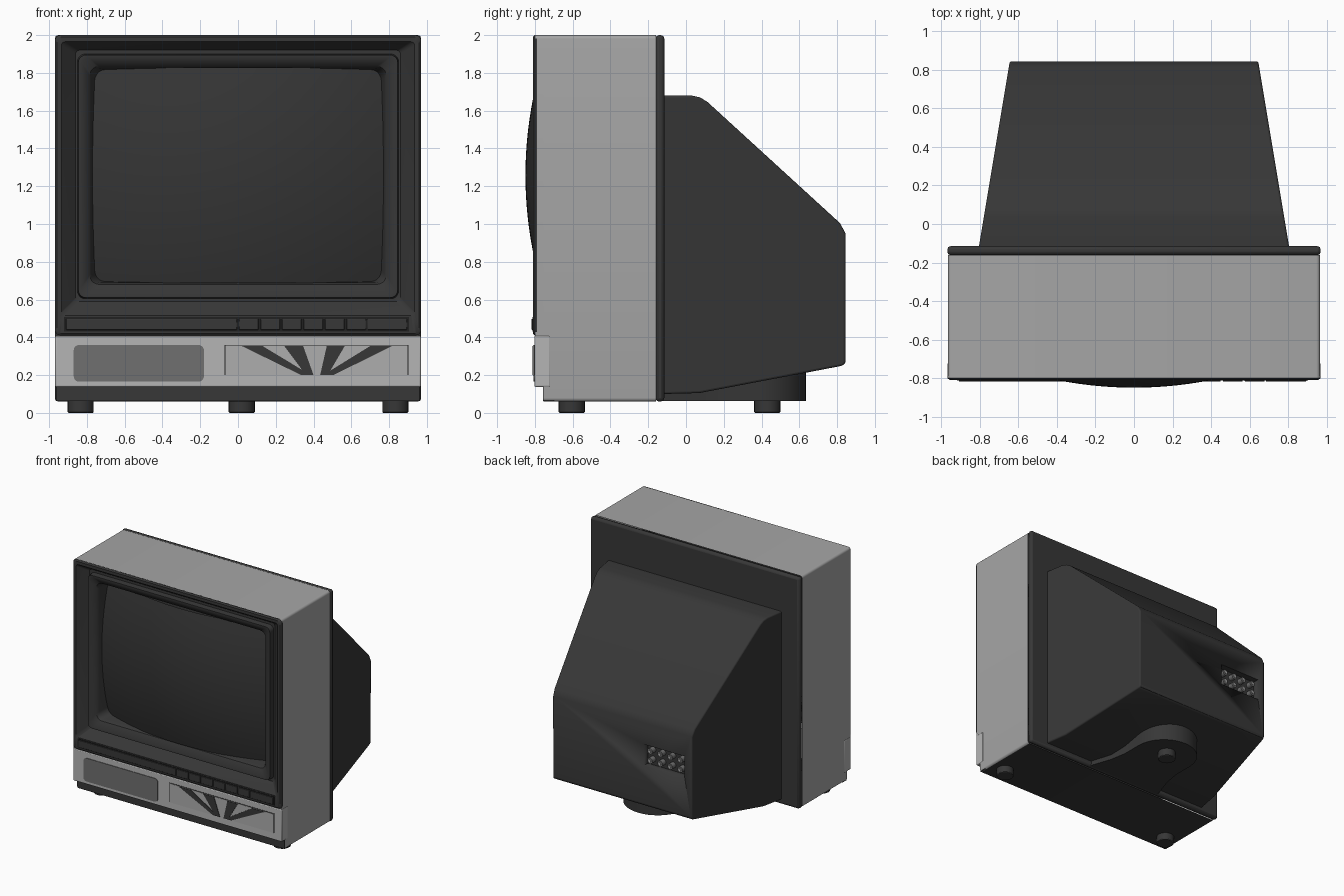
import bpy, bmesh, math
from mathutils import Vector

if "Cube" in bpy.data.objects:
    bpy.data.objects.remove(bpy.data.objects["Cube"])


def material(name, v):
    m = bpy.data.materials.new(name)
    m.use_nodes = True
    m.diffuse_color = (v, v, v, 1)
    m.node_tree.nodes["Principled BSDF"].inputs["Base Color"].default_value = (v, v, v, 1)
    return m


DARK = material("dark plastic", 0.038)
GLASS = material("screen glass", 0.035)
GROOVE = material("black groove", 0.015)
SHELL = material("grey shell", 0.38)
PANEL = material("silver panel", 0.46)
PLATE = material("pale plate", 0.42)
GRILLE = material("speaker grey", 0.16)


def finish(name, bm, mats, bevel=0, segments=2):
    bmesh.ops.recalc_face_normals(bm, faces=bm.faces)
    me = bpy.data.meshes.new(name)
    bm.to_mesh(me)
    bm.free()
    ob = bpy.data.objects.new(name, me)
    bpy.context.collection.objects.link(ob)
    for m in mats:
        me.materials.append(m)
    if bevel:
        mod = ob.modifiers.new("bevel", "BEVEL")
        mod.width, mod.segments = bevel, segments
    bpy.ops.object.select_all(action="DESELECT")
    ob.select_set(True)
    bpy.context.view_layer.objects.active = ob
    bpy.ops.object.shade_smooth_by_angle(angle=math.radians(35))
    return ob


def box(name, x, y, z, mat, bevel=0):
    bm = bmesh.new()
    bmesh.ops.create_cube(bm, size=1)
    for v in bm.verts:
        v.co = [(a + b) / 2 + c * (b - a) for (a, b), c in zip((x, y, z), v.co)]
    return finish(name, bm, [mat], bevel)


def cylinder(name, p, r, h, mat, along_y=False, bevel=0):
    bm = bmesh.new()
    bmesh.ops.create_cone(bm, cap_ends=True, segments=24, radius1=r, radius2=r, depth=h)
    for v in bm.verts:
        c = Vector((v.co.x, v.co.z, v.co.y)) if along_y else v.co
        v.co = c + Vector(p)
    return finish(name, bm, [mat], bevel)


def ring(hx, z0, z1, y, r, n=5):
    """Rounded rectangle in the xz plane."""
    pts = []
    for k, (sx, cz) in enumerate([(1, z1 - r), (-1, z1 - r), (-1, z0 + r), (1, z0 + r)]):
        for i in range(n + 1):
            a = math.pi / 2 * (k + i / n)
            pts.append((sx * (hx - r) + r * math.cos(a), y, cz + r * math.sin(a)))
    return pts


def loft(rings, cap_start=False, cap_end=False):
    bm = bmesh.new()
    rows = [[bm.verts.new(p) for p in r] for r in rings]
    for a, b in zip(rows, rows[1:]):
        for i in range(len(a)):
            j = (i + 1) % len(a)
            bm.faces.new((a[i], a[j], b[j], b[i]))
    if cap_start:
        bm.faces.new(rows[0])
    if cap_end:
        bm.faces.new(rows[-1])
    return bm


def plate(name, outline, y0, y1, mat):
    """Flat shape in the xz plane with a little thickness."""
    return finish(name, loft([[(x, y, z) for x, z in outline] for y in (y0, y1)], True, True), [mat])


# Grey cabinet sleeve, with a dark underside and a stepped lower front
bm = loft([ring(0.966, 0.06, 2, y, 0.02) for y in (-0.755, -0.16)])
bmesh.ops.recalc_face_normals(bm, faces=bm.faces)
for f in bm.faces:
    f.material_index = 1 if f.normal.z < -0.9 else 0
finish("cabinet_sleeve", bm, [SHELL, DARK])
finish("sleeve_front", loft([ring(0.966, 0.14, 2, y, 0.02) for y in (-0.80, -0.755)]), [SHELL])
box("base_front", (-0.962, 0.962), (-0.757, -0.7), (0.062, 0.15), DARK)
box("control_panel", (-0.968, 0.968), (-0.803, -0.72), (0.138, 0.408), PANEL, 0.006)
box("back_plate", (-0.97, 0.97), (-0.162, -0.115), (0.06, 2), DARK, 0.018)

# Front bezel: flat rim, sloped recess, then a raised inner frame
bezel = [
    (0.969, 0.41, 2.0, -0.79, 0.03),
    (0.969, 0.41, 2.0, -0.80, 0.03),
    (0.958, 0.42, 1.99, -0.81, 0.03),
    (0.935, 0.515, 1.965, -0.81, 0.02),
    (0.86, 0.59, 1.92, -0.74, 0.02),
    (0.85, 0.605, 1.9, -0.74, 0.04),
    (0.845, 0.61, 1.895, -0.785, 0.04),
    (0.83, 0.625, 1.88, -0.785, 0.04),
    (0.785, 0.68, 1.835, -0.755, 0.05),
    (0.775, 0.69, 1.825, -0.73, 0.05),
    (0.745, 0.70, 1.81, -0.58, 0.06),
]
finish("bezel", loft([ring(*b) for b in bezel]), [DARK])

# Bulging screen
bm = bmesh.new()
bmesh.ops.create_grid(bm, x_segments=32, y_segments=32, size=1)
for v in bm.verts:
    x, z = v.co.x * 0.77, v.co.y * 0.57
    v.co = (x, -0.85 + (x * x + z * z) / 4.1, z + 1.258)
finish("screen", bm, [GLASS])

# Button strip
box("button_groove", (-0.92, 0.905), (-0.812, -0.805), (0.43, 0.507), GROOVE)
keys = [(-0.91, -0.005)] + [(0.005 + i * 0.114, 0.108 + i * 0.114) for i in range(6)] + [(0.685, 0.895)]
for i, span in enumerate(keys):
    box(f"button_{i}", span, (-0.818, -0.805), (0.44, 0.498), DARK, 0.003)

# Speaker grille and the fan-patterned plate
grille = [(x - 0.525, z) for x, _, z in ring(0.345, 0.165, 0.36, 0, 0.03)]
plate("speaker_grille", grille, -0.808, -0.80, GRILLE)
box("plate_edge", (-0.072, 0.903), (-0.806, -0.80), (0.2, 0.359), GROOVE)
box("fan_plate", (-0.067, 0.898), (-0.809, -0.80), (0.198, 0.356), PLATE)
for i, (t0, t1, b0, b1) in enumerate([(0.02, 0.13, 0.335, 0.385), (0.245, 0.345, 0.36, 0.4),
                                      (0.47, 0.565, 0.435, 0.475), (0.7, 0.815, 0.45, 0.505)]):
    plate(f"fan_ray_{i}", [(t0, 0.354), (t1, 0.354), (b1, 0.2), (b0, 0.2)], -0.813, -0.805, DARK)

# Tapered rear housing
profile = [(-0.13, 1.68), (0.03, 1.68), (0.075, 1.67), (0.115, 1.645), (0.815, 1.005), (0.845, 0.95),
           (0.845, 0.265), (0.83, 0.25), (0.07, 0.105), (-0.13, 0.1)]
sides = [[(s * (0.805 - (y + 0.115) / 6), y, z) for y, z in profile] for s in (-1, 1)]
housing = finish("rear_housing", loft(sides, True, True), [DARK], 0.018, 3)
cutter = box("socket_cutter", (-0.58, -0.2), (0.79, 0.95), (0.59, 0.77), DARK)
cutter.hide_render = True
cutter.hide_set(True)
cut = housing.modifiers.new("socket_recess", "BOOLEAN")
cut.operation, cut.object, cut.solver = "DIFFERENCE", cutter, "EXACT"

# Sockets in the recess
for i in range(4):
    for j in range(2):
        cylinder(f"socket_{i}_{j}", (-0.25 - i * 0.093, 0.81, 0.64 + j * 0.08), 0.024, 0.05, GRILLE, True)
        cylinder(f"socket_pin_{i}_{j}", (-0.25 - i * 0.093, 0.815, 0.64 + j * 0.08), 0.01, 0.05, PLATE, True)

# Rear support tongue with a rounded end and flared neck
half = [(0.35, -0.14), (0.345, -0.1), (0.29, 0.06), (0.265, 0.2)]
half += [(0.265 * math.cos(a), 0.37 + 0.265 * math.sin(a)) for a in [math.pi / 2 * i / 10 for i in range(10)]]
outline = half + [(0, 0.635)] + [(-x, y) for x, y in reversed(half)]
finish("support_tongue", loft([[(x, y, z) for x, y in outline] for z in (0.062, 0.24)], True, True), [DARK])

# Feet
for name, x, y in [("front_left_foot", 0.833, -0.605), ("front_right_foot", -0.833, -0.605), ("rear_foot", 0.02, 0.43)]:
    cylinder(name, (x, y, 0.035), 0.069, 0.07, DARK, bevel=0.006)
